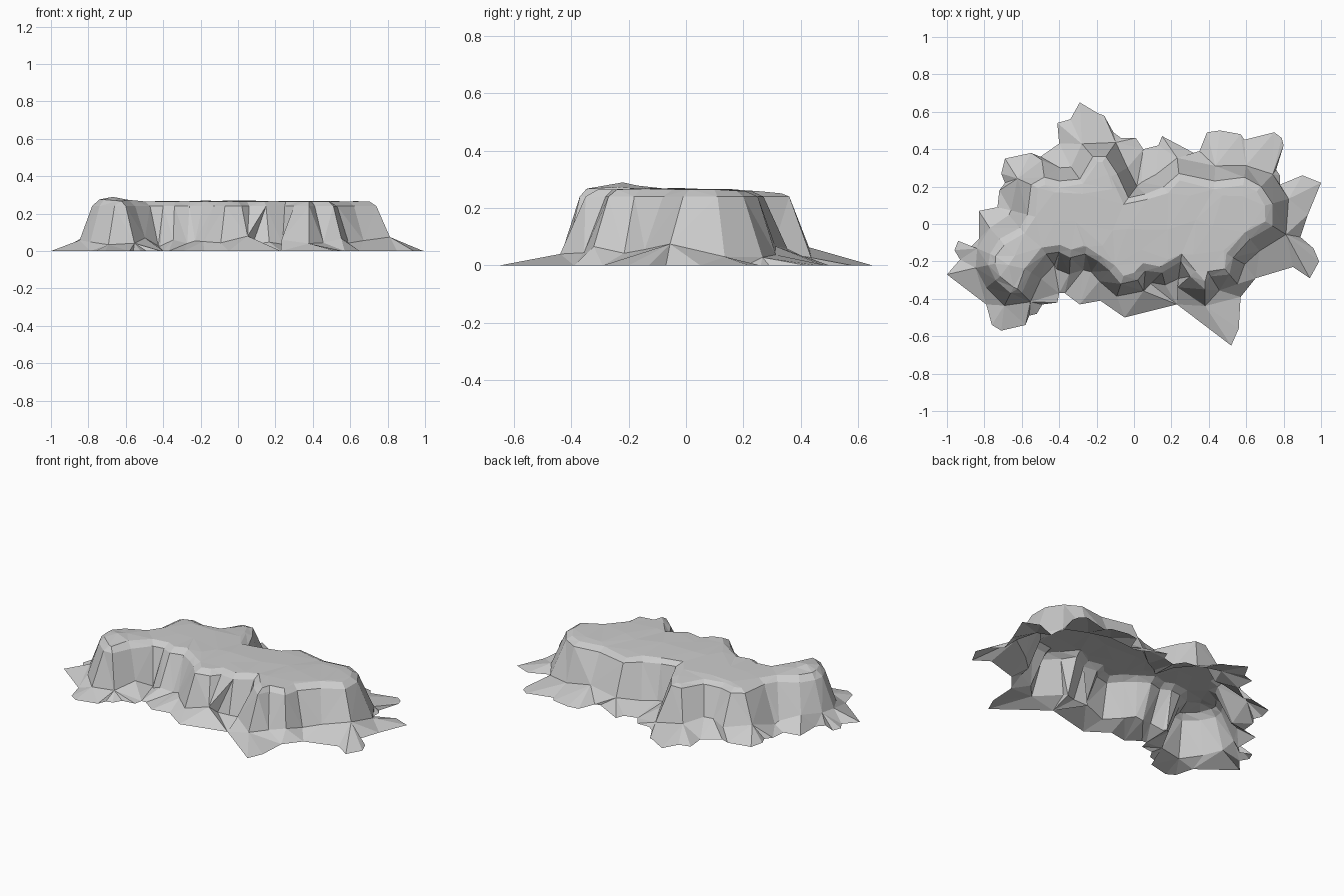
import bpy
import bmesh
import random
from mathutils import Vector
from mathutils.geometry import delaunay_2d_cdt

random.seed(4)
default_cube = bpy.data.objects.get("Cube")
if default_cube:
    bpy.data.objects.remove(default_cube, do_unlink=True)

# Outlines in hundredths, anticlockwise from the left-hand tip
GROUND = [(-100, -27), (-79, -43), (-76, -54), (-71, -57), (-58, -54), (-56, -49),
          (-52, -48), (-49, -43), (-41, -42), (-40, -37), (-37, -37), (-29, -43),
          (-18, -41), (-5, -50), (23, -43), (52, -65), (56, -56), (57, -39),
          (65, -29), (85, -23), (94, -29), (99, -20), (96, -13), (89, -7),
          (93, 5), (100, 22), (90, 26), (78, 21), (78, 26), (76, 29), (80, 42),
          (79, 46), (75, 49), (59, 45), (57, 48), (46, 50), (39, 49), (35, 39),
          (32, 38), (15, 47), (13, 42), (5, 40), (1, 46), (-7, 46), (-11, 49),
          (-16, 58), (-19, 59), (-29, 65), (-34, 56), (-41, 54), (-40, 43),
          (-50, 36), (-55, 38), (-69, 35), (-71, 27), (-69, 22), (-72, 18),
          (-73, 9), (-83, 7), (-83, -8), (-87, -12), (-94, -9), (-96, -14),
          (-93, -19)]
RIM = [(-78, -22), (-74, -30), (-66, -37), (-60, -37), (-55, -26), (-47, -16),
       (-40, -15), (-34, -18), (-26, -16), (-19, -20), (-13, -25), (-7, -32),
       (2, -30), (6, -25), (15, -26), (25, -20), (30, -28), (38, -35), (41, -28),
       (51, -27), (53, -18), (62, -8), (74, -1), (74, 11), (68, 20), (59, 25),
       (43, 23), (24, 27), (16, 20), (6, 16), (-3, 14), (-9, 27), (-15, 36),
       (-22, 36), (-29, 24), (-40, 23), (-48, 25), (-55, 21), (-57, 5),
       (-61, -2), (-72, -8), (-77, -16)]
PEAK = Vector((-0.67, -0.22))

rock = bpy.data.materials.new("grey_rock")
rock.use_nodes = True
rock.diffuse_color = (0.6, 0.6, 0.6, 1)
rock.node_tree.nodes["Principled BSDF"].inputs["Base Color"].default_value = rock.diffuse_color


def plateau_height(p):
    """Nearly level top, falling to the back and rising to one small peak."""
    bump = max(0, 1 - (p.xy - PEAK).length / 0.15)
    return 0.27 - 0.06 * max(0, p.y - 0.1) + 0.02 * bump


def offset_loop(loop, low, high):
    """Move each point outward by a random distance between low and high."""
    moved = []
    for i, p in enumerate(loop):
        along = loop[(i + 1) % len(loop)] - loop[i - 1]
        outward = Vector((along.y, -along.x, 0)).normalized()
        moved.append(p + outward * random.uniform(low, high))
    return moved


def stitch(inner, outer):
    """Join two closed loops with the triangle strip of shortest total span."""
    n, m = len(inner), len(outer)
    cost, came_from = {(0, 0): 0}, {}
    for i in range(n + 1):
        for j in range(m + 1):
            steps = [s for s in ((i - 1, j), (i, j - 1)) if s in cost]
            if steps:
                best = min(steps, key=cost.get)
                came_from[i, j] = best
                cost[i, j] = cost[best] + (inner[i % n] - outer[j % m]).length
    faces, here = [], (n, m)
    while here != (0, 0):
        i, j = before = came_from[here]
        third = (i + 1) % n if here[0] > i else n + (j + 1) % m
        faces.append((i % n, n + j % m, third))
        here = before
    return inner + outer, faces


def make_part(name, points, faces):
    bm = bmesh.new()
    verts = [bm.verts.new(p) for p in points]
    for face in faces:
        bm.faces.new([verts[k] for k in face])
    loose = [v for v in bm.verts if not v.link_faces]
    bmesh.ops.delete(bm, geom=loose, context="VERTS")
    bm.normal_update()
    for face in bm.faces:
        if face.normal.z < 0:
            face.normal_flip()
    mesh = bpy.data.meshes.new(name)
    bm.to_mesh(mesh)
    bm.free()
    mesh.materials.append(rock)
    bpy.context.collection.objects.link(bpy.data.objects.new(name, mesh))


# Rings from the ground up to the edge of the plateau
ground = [Vector((x, y, 0)) / 100 for x, y in GROUND]
rim = [Vector((x, y, 24)) / 100 for x, y in RIM]
foot = offset_loop(rim, 0.06, 0.095)
for p in foot:
    p.z = random.uniform(0.025, 0.08)
lip = offset_loop(rim, -0.045, -0.03)
for p in lip:
    p.z = plateau_height(p) - 0.005

# Spreading scree, steep cliff and bevelled lip
make_part("scree_slope", *stitch(foot, ground))
make_part("cliff_wall", *stitch(rim, foot))
make_part("plateau_lip", *stitch(lip, rim))

# Plateau surface: scattered points triangulated inside the lip
scatter = [PEAK]
for column in range(-4, 5):
    for row in range(-2, 3):
        shift = Vector((random.uniform(-0.04, 0.04), random.uniform(-0.04, 0.04)))
        scatter.append(Vector((column, row)) * 0.15 + shift)
border = [(i, (i + 1) % len(lip)) for i in range(len(lip))]
flat, _, triangles, source, _, _ = delaunay_2d_cdt(
    [p.xy for p in lip] + scatter, border, [], 1, 0.0001)
surface = []
for p, origin in zip(flat, source):
    on_lip = bool(origin) and min(origin) < len(lip)
    drop = 0.005 if on_lip else random.uniform(0, 0.004)
    surface.append(Vector((p.x, p.y, plateau_height(p) - drop)))
make_part("plateau_top", surface, triangles)
